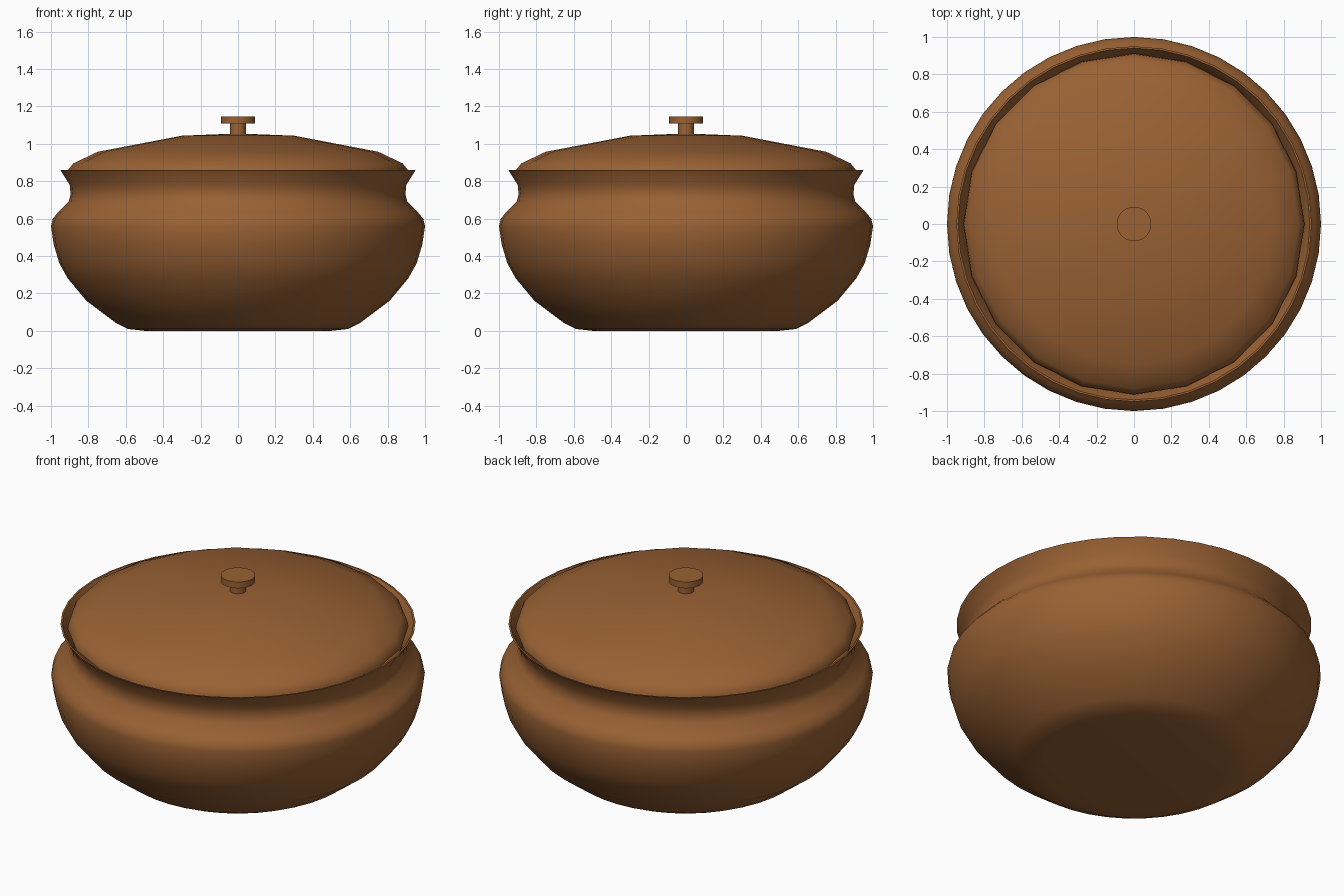
import bpy
import bmesh
import math

cube = bpy.data.objects.get("Cube")
if cube:
    bpy.data.objects.remove(cube, do_unlink=True)

# Single clay colour
clay = bpy.data.materials.new("brown_clay")
clay.use_nodes = True
colour = (0.32, 0.12, 0.034, 1)
clay.diffuse_color = colour
bsdf = clay.node_tree.nodes["Principled BSDF"]
bsdf.inputs["Base Color"].default_value = colour
bsdf.inputs["Roughness"].default_value = 0.8


def lathe(name, profile, sides, sharp_angle):
    """Spin a (radius, height) profile around the z axis."""
    bm = bmesh.new()
    verts = [bm.verts.new((r, 0, z)) for r, z in profile]
    edges = [bm.edges.new(pair) for pair in zip(verts, verts[1:])]
    bmesh.ops.spin(bm, geom=verts + edges, cent=(0, 0, 0), axis=(0, 0, 1),
                   angle=math.tau, steps=sides, use_merge=True)
    bmesh.ops.remove_doubles(bm, verts=bm.verts, dist=0.0005)
    bmesh.ops.recalc_face_normals(bm, faces=bm.faces)
    mesh = bpy.data.meshes.new(name)
    bm.to_mesh(mesh)
    bm.free()
    mesh.materials.append(clay)
    obj = bpy.data.objects.new(name, mesh)
    bpy.context.collection.objects.link(obj)
    bpy.ops.object.select_all(action="DESELECT")
    obj.select_set(True)
    bpy.context.view_layer.objects.active = obj
    bpy.ops.object.shade_smooth_by_angle(angle=math.radians(sharp_angle))
    return obj


# Pot: outer wall up to the flared lip, then back down the inner wall
lathe("pot", [
    (0, 0), (0.5, 0), (0.59, 0.01), (0.65, 0.04), (0.81, 0.16), (0.91, 0.28),
    (0.955, 0.36), (0.985, 0.46), (1, 0.56), (0.99, 0.6), (0.965, 0.63),
    (0.905, 0.69), (0.895, 0.73), (0.9, 0.78), (0.95, 0.86),
    (0.94, 0.86), (0.885, 0.775), (0.88, 0.7), (0.965, 0.59), (0.93, 0.37),
    (0.79, 0.18), (0.58, 0.04), (0, 0.03)], 40, 50)

# Lid: shallow faceted dome resting inside the lip
lathe("lid", [
    (0, 0.81), (0.88, 0.81), (0.912, 0.835), (0.908, 0.86), (0.88, 0.895),
    (0.75, 0.957), (0.3, 1.043), (0, 1.055)], 20, 50)

# Knob: thin stem under a flat disc
lathe("knob", [
    (0, 1.03), (0.044, 1.03), (0.044, 1.108), (0.092, 1.108),
    (0.092, 1.145), (0, 1.145)], 32, 40)
